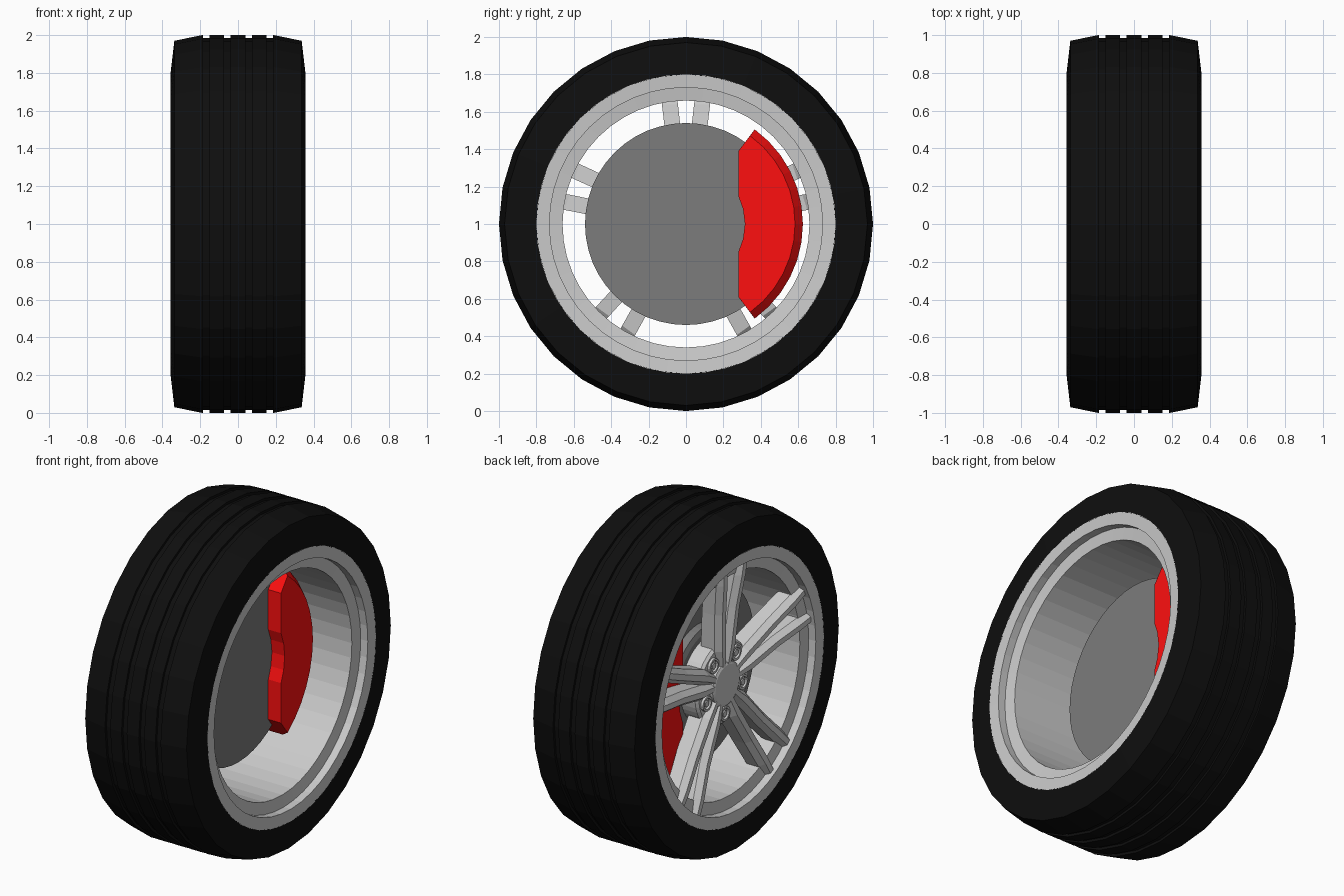
import bpy, bmesh
from math import sin, cos, pi, radians

if "Cube" in bpy.data.objects:
    bpy.data.objects.remove(bpy.data.objects["Cube"])


def material(name, r, g, b):
    m = bpy.data.materials.new(name)
    m.diffuse_color = (r, g, b, 1)
    m.use_nodes = True
    m.node_tree.nodes["Principled BSDF"].inputs["Base Color"].default_value = m.diffuse_color
    return m


RUBBER = material("rubber", .0045, .0045, .0045)
RED = material("caliper_red", 1, .005, .005)
STEEL = material("disc_steel", .2, .2, .2)


def finish(name, bm, mat=None):
    bmesh.ops.recalc_face_normals(bm, faces=bm.faces)
    me = bpy.data.meshes.new(name)
    bm.to_mesh(me)
    bm.free()
    ob = bpy.data.objects.new(name, me)
    ob.location.z = 1
    bpy.context.collection.objects.link(ob)
    if mat:
        me.materials.append(mat)
    return ob


def bridge(bm, a, b):
    n = len(a)
    for i in range(n):
        bm.faces.new((a[i], a[(i + 1) % n], b[(i + 1) % n], b[i]))


def loft(bm, loops):
    """Skin a row of matching loops and cap both ends."""
    rows = [[bm.verts.new(p) for p in lp] for lp in loops]
    for a, b in zip(rows, rows[1:]):
        bridge(bm, a, b)
    bm.faces.new(rows[0])
    bm.faces.new(rows[-1])


def ring(x, r, seg, cy=0, cz=0):
    return [(x, cy + r * sin(2 * pi * i / seg), cz + r * cos(2 * pi * i / seg)) for i in range(seg)]


def lathe(name, profile, seg, mat=None):
    """Closed (x, radius) profile turned around the wheel axle."""
    bm = bmesh.new()
    rows = [[bm.verts.new(p) for p in ring(x, r, seg)] for x, r in profile]
    for i, row in enumerate(rows):
        bridge(bm, row, rows[(i + 1) % len(rows)])
    return finish(name, bm, mat)


def mirrored(half):
    return half + [(-x, r) for x, r in reversed(half)]


# tyre with four tread grooves
half = [(-.33, .785), (-.357, .80), (-.337, .97), (-.19, 1.0)]
for a, b in ((-.185, -.15), (-.075, -.04)):
    half += [(a, 1.0), (a, .985), (b, .985), (b, 1.0)]
lathe("tyre", mirrored(half), 32, RUBBER)

# rim barrel with stepped lips
outer = [(-.31, .80), (-.357, .80), (-.352, .73), (-.305, .73), (-.295, .66)]
lathe("rim", mirrored(outer), 48)

# brake disc, its hat and the wheel hub
for name, loops, mat in (
        ("brake_disc", [(.005, .54), (-.08, .54)], STEEL),
        ("disc_hat", [(-.07, .31), (-.13, .31), (-.14, .28)], STEEL),
        ("wheel_hub", [(-.13, .25), (-.235, .25), (-.25, .235)], None),
        ("centre_cap", [(-.20, .13), (-.268, .13), (-.275, .115)], None)):
    bm = bmesh.new()
    loft(bm, [ring(x, r, 48) for x, r in loops])
    finish(name, bm, mat)

# five pairs of diverging spokes: radius, side offset, half width, front x, back x
STATIONS = [(.08, .018, .030, -.27, -.17),
            (.22, .043, .044, -.285, -.16),
            (.45, .064, .042, -.30, -.18),
            (.64, .086, .043, -.325, -.21),
            (.735, .098, .040, -.33, -.295)]
bm = bmesh.new()
for k in range(5):
    t = radians(90 + 72 * k)
    for side in (-1, 1):
        loops = []
        for r, off, w, front, back in STATIONS:
            section = [(back, -w), (front + .035, -w), (front, -w * .4),
                       (front, w * .4), (front + .035, w), (back, w)]
            loops.append([(x, r * cos(t) - (side * off + s) * sin(t),
                           r * sin(t) + (side * off + s) * cos(t)) for x, s in section])
        loft(bm, loops)
finish("spokes", bm)

# wheel bolts in low collars between the spoke pairs
collars, bolts = bmesh.new(), bmesh.new()
for k in range(5):
    t = radians(-90 + 72 * k)
    cy, cz = .18 * cos(t), .18 * sin(t)
    loft(collars, [ring(x, r, 16, cy, cz) for x, r in
                   ((-.23, .048), (-.264, .044), (-.264, .032), (-.252, .03))])
    loft(bolts, [ring(x, r, 6, cy, cz) for x, r in ((-.24, .02), (-.262, .02))])
finish("bolt_collars", collars)
finish("wheel_bolts", bolts)


# brake caliper wrapped over the disc edge, outer edge chamfered
def caliper_outline(x, r):
    a0 = 54
    pts = [(x, r * cos(radians(a)), r * sin(radians(a)))
           for a in (a0 - 2 * a0 * i / 12 for i in range(13))]
    inner = [(.28, -.39), (.28, -.15), (.305, -.08), (.315, 0), (.305, .08), (.28, .15), (.28, .39)]
    return pts + [(x, y, z) for y, z in inner]


bm = bmesh.new()
loft(bm, [caliper_outline(x, r) for x, r in ((.09, .583), (.04, .625), (-.12, .625), (-.175, .583))])
finish("brake_caliper", bm, RED)
